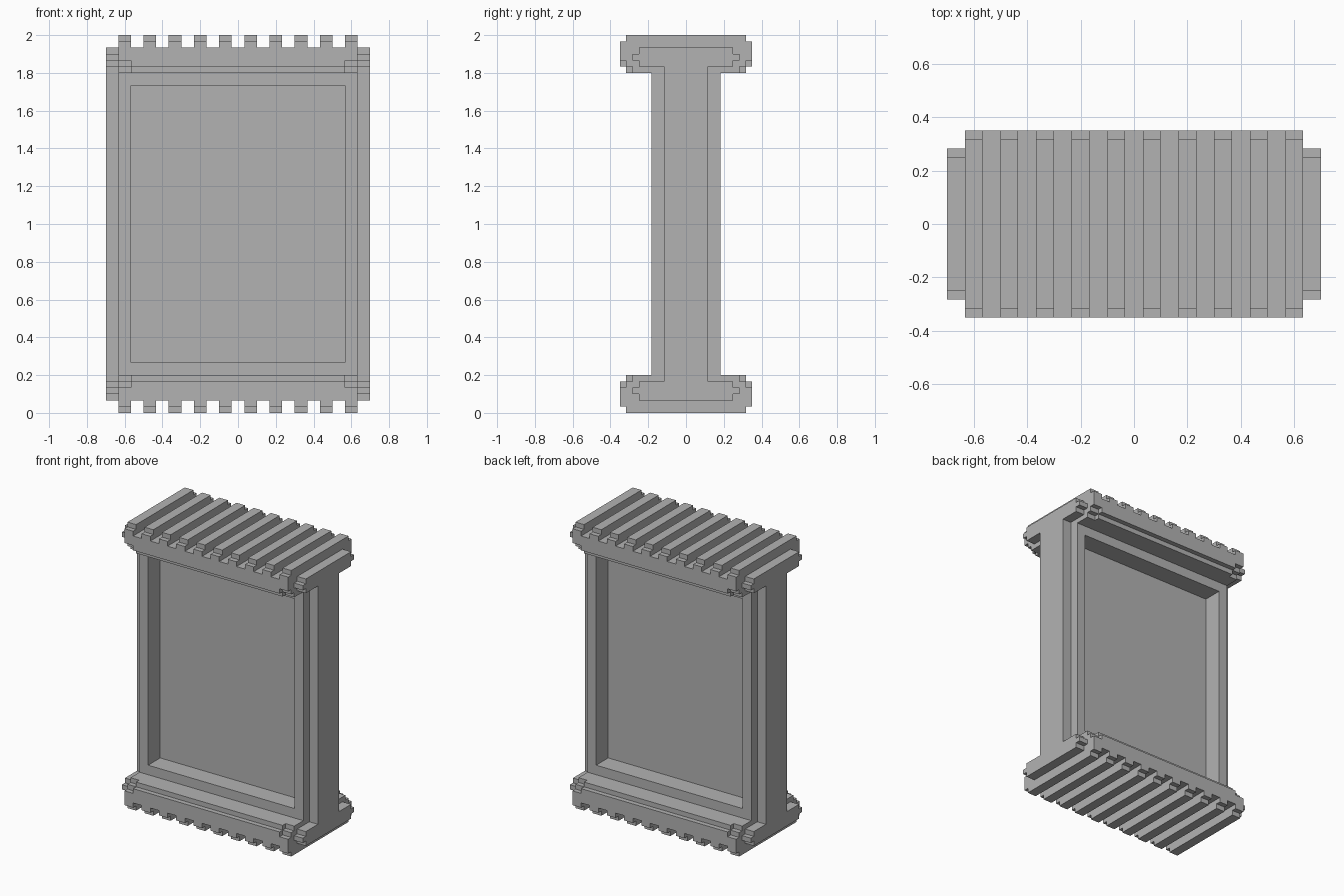
import bpy
import bmesh
from mathutils import Vector

cube = bpy.data.objects.get("Cube")
if cube:
    bpy.data.objects.remove(cube, do_unlink=True)

U = 1 / 30   # step size shared by every part

grey = bpy.data.materials.new("plain_grey")
grey.use_nodes = True
grey.diffuse_color = (0.45, 0.45, 0.45, 1)
grey.node_tree.nodes["Principled BSDF"].inputs["Base Color"].default_value = grey.diffuse_color


def finish(name, bm):
    bmesh.ops.recalc_face_normals(bm, faces=bm.faces)
    mesh = bpy.data.meshes.new(name)
    bm.to_mesh(mesh)
    bm.free()
    mesh.materials.append(grey)
    obj = bpy.data.objects.new(name, mesh)
    bpy.context.collection.objects.link(obj)
    return obj


def extrude(bm, half, x0, x1, flip=False):
    """Extrude a y-symmetric stepped profile (in steps) along x."""
    pts = half + [(-y, z) for y, z in reversed(half)]
    verts = [bm.verts.new((x0 * U, y * U, (60 - z if flip else z) * U)) for y, z in pts]
    face = bm.faces.new(verts)
    out = bmesh.ops.extrude_face_region(bm, geom=[face], use_keep_orig=True)
    moved = [v for v in out["geom"] if isinstance(v, bmesh.types.BMVert)]
    bmesh.ops.translate(bm, verts=moved, vec=((x1 - x0) * U, 0, 0))


# Stepped cap and slat profiles for the lower end
cap_middle = [(10.5, 2), (10.5, 5), (9.5, 5), (9.5, 6)]
cap_corner = [(10.5, 2), (10.5, 4), (9.5, 4), (9.5, 5), (8.5, 5), (8.5, 6)]
slat = [(9.5, 0), (9.5, 1), (10.5, 1), (10.5, 2)]

for end, flip in (("bottom", False), ("top", True)):
    # Cap with notched corners
    bm = bmesh.new()
    extrude(bm, cap_middle, -17, 17, flip)
    for x in (-19, 17):
        extrude(bm, cap_corner, x, x + 2, flip)
    finish(end + "_cap", bm)

    # Row of slats
    bm = bmesh.new()
    for i in range(10):
        extrude(bm, slat, -19 + 4 * i, -17 + 4 * i, flip)
    finish(end + "_slats", bm)

# Side bars with widened stepped ends
lower = [(7.5, 2), (7.5, 3), (8.5, 3), (8.5, 4), (7.5, 4), (7.5, 5), (3.5, 5)]
bar = lower + [(y, 60 - z) for y, z in reversed(lower)]
for name, x in (("left_side_bar", 19), ("right_side_bar", -21)):
    bm = bmesh.new()
    extrude(bm, bar, x, x + 2)
    finish(name, bm)

# Main slab with a recessed panel front and back
bm = bmesh.new()
extrude(bm, [(5.5, 6), (5.5, 54)], -19, 19)
bmesh.ops.recalc_face_normals(bm, faces=bm.faces)
for side in (-1, 1):
    bm.normal_update()
    panel = max(bm.faces, key=lambda f: f.normal.y * side * f.calc_area())
    bmesh.ops.inset_region(bm, faces=[panel], thickness=2 * U, use_even_offset=True)
    out = bmesh.ops.extrude_discrete_faces(bm, faces=[panel])
    bmesh.ops.translate(bm, verts=out["faces"][0].verts, vec=Vector((0, -side * 4 * U, 0)))
finish("framed_slab", bm)
